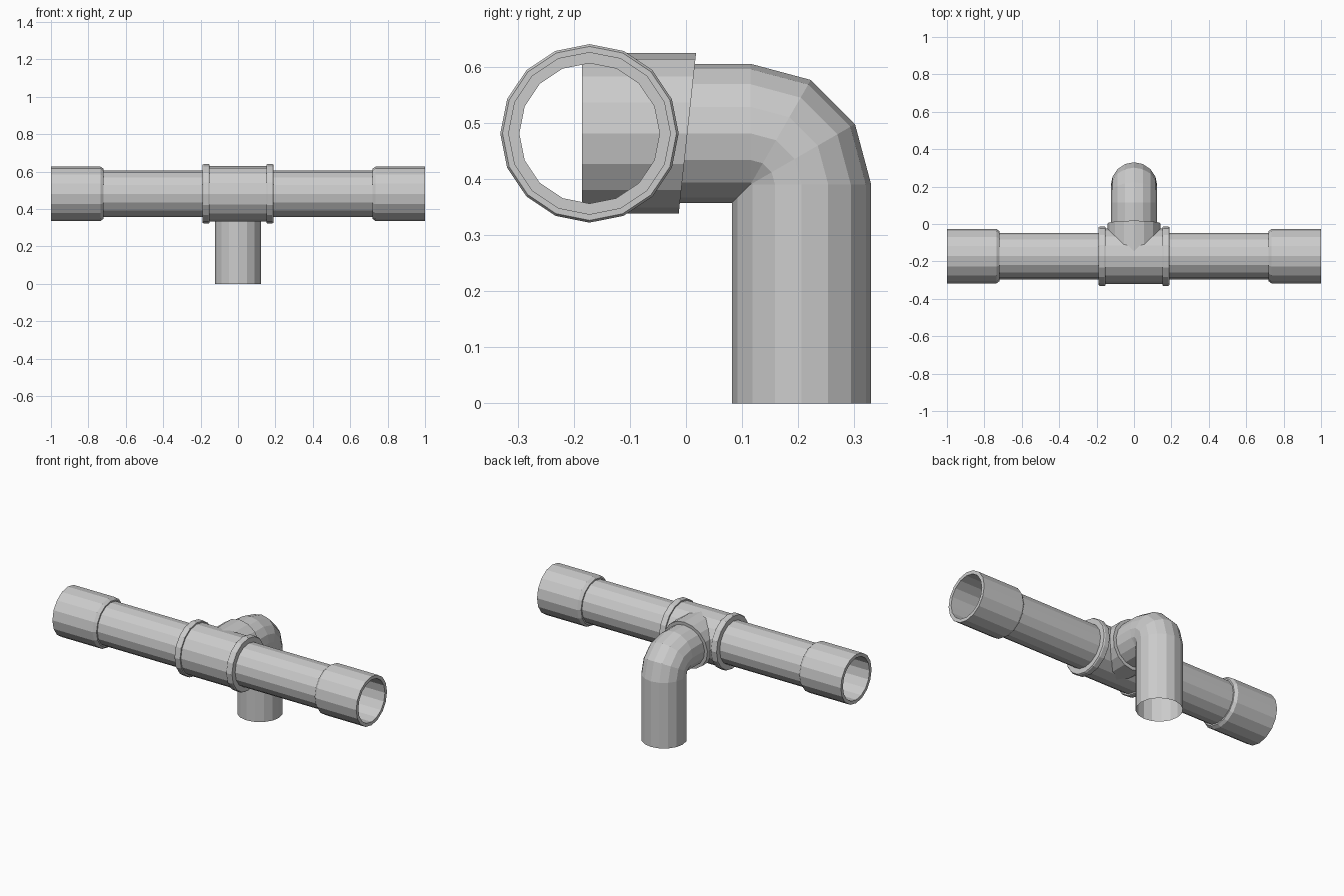
import bpy, bmesh
from math import sin, cos, pi, radians

if "Cube" in bpy.data.objects:
    bpy.data.objects.remove(bpy.data.objects["Cube"])

SIDES = 16
AXIS_Y, AXIS_Z = -0.172, 0.481      # centre line of the long pipe
PIPE_R = 0.125


def loft(name, rings):
    """Skin a list of rings (each a list of points) into an open tube."""
    bm = bmesh.new()
    loops = [[bm.verts.new(p) for p in ring] for ring in rings]
    for a, b in zip(loops, loops[1:]):
        for i in range(SIDES):
            j = (i + 1) % SIDES
            bm.faces.new((a[i], a[j], b[j], b[i]))
    bmesh.ops.recalc_face_normals(bm, faces=bm.faces)
    mesh = bpy.data.meshes.new(name)
    bm.to_mesh(mesh)
    bm.free()
    obj = bpy.data.objects.new(name, mesh)
    bpy.context.collection.objects.link(obj)
    return obj


def angles():
    return [2 * pi * i / SIDES for i in range(SIDES)]


def turned(name, profile, side=1):
    """Sleeve around the long pipe from (x, radius) pairs."""
    return loft(name, [[(side * x, AXIS_Y + r * cos(a), AXIS_Z + r * sin(a))
                        for a in angles()] for x, r in profile])


# Long through pipe, open at both ends
turned("main_pipe", [(-1, PIPE_R), (1, PIPE_R)])

# Central tee body
turned("tee_body", [(-0.155, 0.148), (0.155, 0.148)])

# Collars on the tee and sockets on the pipe ends
for side, label in ((-1, "left"), (1, "right")):
    turned(label + "_collar", [(0.152, 0.147), (0.152, 0.156), (0.157, 0.159),
                               (0.183, 0.159), (0.189, 0.155), (0.189, PIPE_R)], side)
    turned(label + "_socket", [(0.718, PIPE_R), (0.718, 0.133), (0.735, 0.145),
                               (1, 0.145), (1, PIPE_R)], side)


# Branch stub along y with a slightly slanted outer end
def stub_ring(y, r, slope):
    return [(r * cos(a), y + slope * r * sin(a), AXIS_Z + r * sin(a)) for a in angles()]


loft("branch_stub", [stub_ring(-0.185, 0.143, 0), stub_ring(0.0025, 0.143, 0.108),
                     stub_ring(0.0025, 0.122, 0.108)])

# Elbow pipe: horizontal run, three-step bend, vertical drop to the floor
BEND_Y, BEND_Z, BEND_R, ELBOW_R = 0.115, 0.390, 0.091, 0.124


def elbow_ring(y, z, tilt):
    """Ring whose outward direction in the yz plane is at angle tilt."""
    return [(ELBOW_R * cos(a), y + ELBOW_R * sin(a) * cos(tilt),
             z + ELBOW_R * sin(a) * sin(tilt)) for a in angles()]


rings = [elbow_ring(-0.03, AXIS_Z, pi / 2)]
for deg in (90, 60, 30, 0):
    t = radians(deg)
    rings.append(elbow_ring(BEND_Y + BEND_R * cos(t), BEND_Z + BEND_R * sin(t), t))
rings.append(elbow_ring(BEND_Y + BEND_R, 0, 0))
loft("elbow_pipe", rings)
